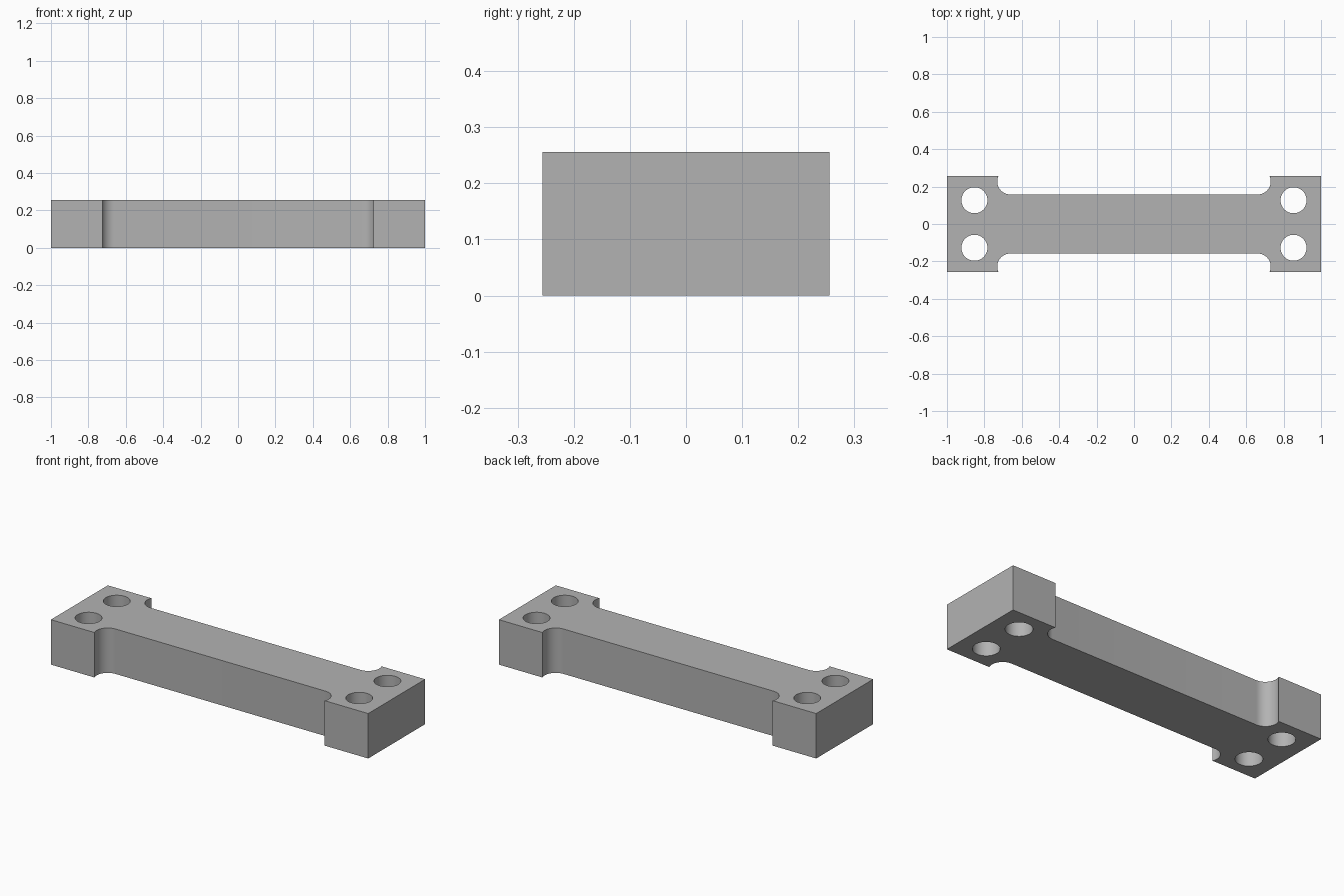
import bpy
import bmesh
import math

if "Cube" in bpy.data.objects:
    bpy.data.objects.remove(bpy.data.objects["Cube"], do_unlink=True)

HEIGHT = 0.256
HALF_DEPTH = 0.256
HALF_WAIST = 0.158
SHOULDER = 0.725     # where each end block begins
RELIEF = 0.0695      # radius of the rounded inside corners
HOLE = 0.0695

grey = bpy.data.materials.new("plain grey")
grey.use_nodes = True
colour = (0.45, 0.45, 0.45, 1)
grey.diffuse_color = colour
grey.node_tree.nodes["Principled BSDF"].inputs["Base Color"].default_value = colour

# One quarter of the outline: end corner, shoulder, then the undercut arc
arc_y = HALF_WAIST + RELIEF
rise = HALF_DEPTH - arc_y
arc_x = SHOULDER - math.sqrt(RELIEF ** 2 - rise ** 2)
start = math.asin(rise / RELIEF)
steps = 16
quarter = [(1, HALF_DEPTH)]
for i in range(steps + 1):
    a = start + (-math.pi / 2 - start) * i / steps
    quarter.append((arc_x + RELIEF * math.cos(a), arc_y + RELIEF * math.sin(a)))

# Mirror it around all four corners
back = quarter + [(-x, y) for x, y in reversed(quarter)]
outline = back + [(x, -y) for x, y in ((-px, py) for px, py in quarter)]
outline += [(x, -y) for x, y in reversed(quarter)]


def add_object(name, bm):
    bmesh.ops.recalc_face_normals(bm, faces=bm.faces)
    mesh = bpy.data.meshes.new(name)
    bm.to_mesh(mesh)
    bm.free()
    mesh.materials.append(grey)
    obj = bpy.data.objects.new(name, mesh)
    bpy.context.collection.objects.link(obj)
    return obj


# Link bar extruded from the outline
bm = bmesh.new()
base = bm.faces.new([bm.verts.new((x, y, 0)) for x, y in outline])
top = bmesh.ops.extrude_face_region(bm, geom=[base], use_keep_orig=True)
bmesh.ops.translate(bm, vec=(0, 0, HEIGHT),
                    verts=[v for v in top["geom"] if isinstance(v, bmesh.types.BMVert)])
bar = add_object("link_bar", bm)

# Four through holes, cut together
bm = bmesh.new()
for sx in (-1, 1):
    for sy in (-1, 1):
        pin = bmesh.ops.create_cone(bm, cap_ends=True, segments=48, radius1=HOLE,
                                    radius2=HOLE, depth=HEIGHT * 2)
        bmesh.ops.translate(bm, verts=pin["verts"],
                            vec=(sx * 0.853, sy * 0.127, HEIGHT / 2))
cutter = add_object("hole_cutter", bm)
cutter.hide_render = True

cut = bar.modifiers.new("bolt holes", "BOOLEAN")
cut.operation = "DIFFERENCE"
cut.solver = "EXACT"
cut.object = cutter

bpy.ops.object.select_all(action="DESELECT")
bar.select_set(True)
bpy.context.view_layer.objects.active = bar
bpy.ops.object.modifier_apply(modifier=cut.name)
bpy.data.objects.remove(cutter, do_unlink=True)
bpy.ops.object.shade_smooth_by_angle(angle=math.radians(30))
